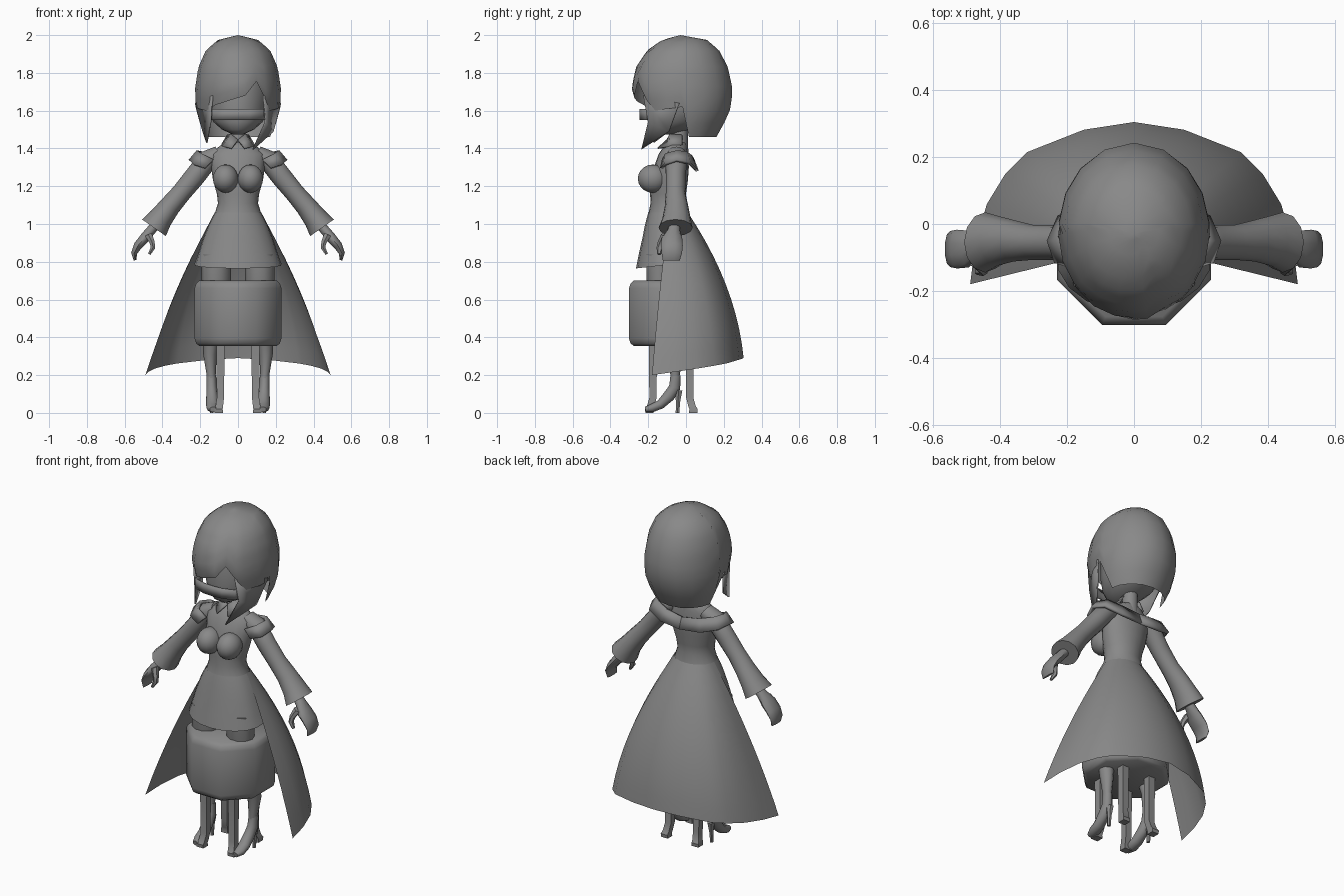
import bpy, bmesh, math
from mathutils import Vector

if "Cube" in bpy.data.objects:
    bpy.data.objects.remove(bpy.data.objects["Cube"])

grey = bpy.data.materials.new("plain grey")
grey.diffuse_color = (0.25, 0.25, 0.25, 1)
grey.use_nodes = True
grey.node_tree.nodes["Principled BSDF"].inputs["Base Color"].default_value = grey.diffuse_color


def build(name, verts, faces, angle=40, mirror=False, thick=0.0):
    """Mesh object with tidy normals, optional mirror and thickness."""
    me = bpy.data.meshes.new(name)
    me.from_pydata(verts, [], faces)
    bm = bmesh.new()
    bm.from_mesh(me)
    bmesh.ops.remove_doubles(bm, verts=bm.verts, dist=0.0005)
    bmesh.ops.recalc_face_normals(bm, faces=bm.faces)
    bm.to_mesh(me)
    bm.free()
    ob = bpy.data.objects.new(name, me)
    bpy.context.collection.objects.link(ob)
    me.materials.append(grey)
    bpy.ops.object.select_all(action='DESELECT')
    ob.select_set(True)
    bpy.context.view_layer.objects.active = ob
    bpy.ops.object.shade_smooth_by_angle(angle=math.radians(angle))
    if mirror:
        ob.modifiers.new("mirror", 'MIRROR').use_mirror_merge = False
    if thick:
        m = ob.modifiers.new("thickness", 'SOLIDIFY')
        m.thickness, m.offset = thick, 0
    return ob


def grid(rows, closed, caps=False):
    """Faces joining equal rows of points."""
    n = len(rows[0])
    faces = []
    for i in range(len(rows) - 1):
        for j in range(n if closed else n - 1):
            k = (j + 1) % n
            faces.append((i*n + j, i*n + k, (i+1)*n + k, (i+1)*n + j))
    if caps:
        faces += [tuple(range(n)), tuple(range((len(rows)-1)*n, len(rows)*n))]
    return [p for r in rows for p in r], faces


def ring_point(a, ring):
    """Point of an upright ring (z, half width, front y, back y); a = 0 is the front."""
    z, hx, yf, yb = ring
    c = (yf + yb) / 2
    return (hx * math.sin(a), c - (yb - yf) / 2 * math.cos(a), z)


def stack(name, rings, n=16, caps=True):
    rows = [[ring_point(2*math.pi*j/n, r) for j in range(n)] for r in rings]
    return build(name, *grid(rows, True, caps))


def tube(name, pts, lateral, n=10, mirror=True, angle=50):
    """Tube through (x, y, z, lateral radius, other radius)."""
    rows, lat = [], Vector(lateral)
    for i, p in enumerate(pts):
        d = Vector(pts[min(i+1, len(pts)-1)][:3]) - Vector(pts[max(i-1, 0)][:3])
        nor = d.cross(lat).normalized()
        rows.append([Vector(p[:3]) + lat * p[3] * math.cos(2*math.pi*j/n)
                     + nor * p[4] * math.sin(2*math.pi*j/n) for j in range(n)])
    return build(name, *grid(rows, True, True), angle=angle, mirror=mirror)


def lerp_table(t, table):
    for a, b in zip(table, table[1:]):
        if t <= b[0]:
            f = max(0, (t - a[0]) / (b[0] - a[0]))
            return [u + (v - u) * f for u, v in zip(a, b)]
    return list(table[-1])


# Hair shell: each column ends at its own height
hair_profile = [(1.45, .165, -.15, .155), (1.54, .205, -.21, .205), (1.62, .225, -.26, .24),
                (1.72, .227, -.288, .245), (1.83, .21, -.265, .222), (1.92, .17, -.205, .175),
                (1.975, .105, -.125, .11), (2.0, 0, -.03, -.03)]
hair_hem = [(-180, 1.46), (-95, 1.46), (-88, 1.62), (-50, 1.60), (-32, 1.63), (-15, 1.65),
            (10, 1.68), (26, 1.755), (40, 1.66), (50, 1.60), (88, 1.62), (95, 1.46), (180, 1.46)]
angles = [-180, -157, -135, -115, -95, -88, -70, -50, -32, -15, 0, 10, 26, 40, 50, 70, 88, 95,
          115, 135, 157, 180]
rows = []
for i in range(13):
    s = 1 - (1 - i / 12) ** 1.7
    row = []
    for a in angles:
        zb = lerp_table(a, hair_hem)[1]
        row.append(ring_point(math.radians(a), lerp_table(zb + (2.0 - zb) * s, hair_profile)))
    rows.append(row)
build("hair", *grid(rows, False))

# Pointed side locks: long on the right, short on the left
for name, sx, tip in (("long_lock", 1, (.08, -.235, 1.395)), ("short_lock", -1, (.165, -.17, 1.43))):
    pts = [(.135, -.225, 1.68), (.225, -.035, 1.64), (.145, -.20, 1.54), (.185, -.09, 1.49), tip]
    pts = [(sx * x, y, z) for x, y, z in pts]
    build(name, pts, [(0, 1, 3, 2), (2, 3, 4)], thick=.008)

# Head, neck, glasses
stack("head", [(1.475, .03, -.15, -.06), (1.50, .085, -.185, .02), (1.54, .13, -.2, .10),
               (1.60, .155, -.205, .16), (1.70, .165, -.2, .18), (1.80, .14, -.18, .15),
               (1.88, .06, -.1, .06)])
stack("neck", [(1.36, .055, -.1, .015), (1.42, .042, -.08, .01), (1.52, .042, -.075, .01)], 10)
outline = [(-.14, -.14), (-.13, -.215), (-.06, -.238), (0, -.242), (.06, -.238), (.13, -.215), (.14, -.14)]
build("glasses", *grid([[(x, y, z) for x, y in outline] for z in (1.55, 1.61)], False), thick=.008)

# Closed eyes as thin plates
build("eye", [(.03, -.208, 1.562), (.11, -.178, 1.562), (.11, -.178, 1.568), (.03, -.208, 1.568)],
      [(0, 1, 2, 3)], mirror=True, thick=.004)

# Shirt collar flaps
build("collar", [(0, -.10, 1.445), (.035, -.085, 1.475), (.08, -.09, 1.41), (.035, -.15, 1.40),
                 (.055, -.02, 1.47), (.085, -.02, 1.42)],
      [(0, 1, 2, 3), (1, 4, 5, 2)], mirror=True, thick=.008)

# Torso
stack("torso", [(1.435, .04, -.09, .0), (1.415, .095, -.115, .005), (1.37, .145, -.145, .012),
                (1.30, .142, -.17, .015), (1.23, .132, -.185, .01), (1.16, .112, -.19, .0),
                (1.11, .106, -.188, -.005), (1.05, .125, -.20, .01), (1.0, .15, -.213, .02)], 20)
bm = bmesh.new()
bmesh.ops.create_uvsphere(bm, u_segments=14, v_segments=10, radius=1)
bust = [(.066 + v.co.x * .068, -.175 + v.co.y * .08, 1.24 + v.co.z * .075) for v in bm.verts]
build("bust", bust, [[v.index for v in f.verts] for f in bm.faces], mirror=True)
bm.free()

# Front skirt panel with a dipped hem
rows = []
for z, hx, yf in ((1.06, .123, -.20), (1.0, .155, -.216), (.92, .187, -.232), (.84, .212, -.25), (.765, .232, -.265)):
    rows.append([ring_point(math.radians(a), (z + (.02 * (a / 90) ** 2 if z < .8 else 0), hx, yf, -.1 + (-.1 - yf)))
                 for a in range(-95, 96, 19)])
build("front_panel", *grid(rows, False))

# Open back skirt sweeping from the waist to a wide hem
half = [(.49, -.18, .20), (.475, -.06, .217), (.44, .06, .235), (.385, .15, .25), (.32, .215, .262),
        (.15, .282, .282)]
hem = half + [(0, .305, .29)] + [(-x, y, z) for x, y, z in reversed(half)]
rows = []
for i in range(11):
    t, row = i / 10, []
    for j, (x, y, z) in enumerate(hem):
        a = math.pi * j / 12
        back = math.sin(a)
        f = t + (.25 + .5 * back) * t * (1 - t)
        wx, wy = .124 * math.cos(a), -.09 + .1 * back
        row.append((wx + (x - wx) * f, wy + (y - wy) * f, 1.06 + (z - 1.06) * t))
    rows.append(row)
build("back_skirt", *grid(rows, False))

# Off-shoulder band around the upper arms and back
top = [(.13, -.12, 1.34), (.19, -.105, 1.37), (.213, -.05, 1.385), (.185, .0, 1.38), (.11, .025, 1.36), (0, .035, 1.345)]
low = [(.175, -.13, 1.295), (.235, -.11, 1.315), (.255, -.05, 1.335), (.225, .02, 1.32), (.13, .05, 1.29), (0, .06, 1.28)]
build("shoulder_band", *grid([top, low], False), mirror=True, thick=.016)

# Arms with flared sleeves, mitten hands and thumbs
Y, X = (0, 1, 0), (1, 0, 0)
tube("sleeve", [(.10, -.05, 1.375, .05, .04), (.16, -.05, 1.34, .058, .055), (.23, -.055, 1.25, .052, .055),
                (.30, -.055, 1.165, .052, .052), (.36, -.05, 1.095, .062, .056), (.41, -.05, 1.03, .075, .064),
                (.445, -.055, .98, .09, .077)], Y, 12)
tube("hand", [(.43, -.06, 1.0, .028, .025), (.462, -.065, .965, .034, .027), (.495, -.075, .925, .055, .028),
              (.53, -.075, .885, .058, .024), (.55, -.075, .845, .054, .017), (.545, -.078, .808, .045, .007)], Y, 10)
tube("thumb", [(.475, -.11, .945, .022, .022), (.455, -.13, .905, .02, .016), (.45, -.138, .875, .018, .014),
               (.47, -.142, .84, .01, .008)], Y, 6)

# Legs and heeled shoes
tube("leg", [(.115, -.14, .84, .08, .075), (.115, -.14, .70, .078, .072), (.12, -.11, .55, .065, .06),
             (.14, -.07, .40, .045, .045), (.148, -.055, .31, .036, .042), (.142, -.058, .2, .024, .026),
             (.14, -.062, .14, .024, .026)], X)
tube("shoe", [(.142, -.055, .20, .026, .028), (.14, -.06, .135, .028, .032), (.138, -.09, .09, .03, .033),
              (.135, -.135, .045, .034, .026), (.133, -.18, .025, .034, .023), (.132, -.215, .018, .018, .015)], X)
tube("heel", [(.14, -.04, .12, .022, .024), (.14, -.042, .06, .012, .013), (.14, -.045, 0, .009, .011)], X, 6)

# Octagonal stool with a padded seat
rows = [[(r * math.sin(math.pi / 8 + j * math.pi / 4), -.072 - r * math.cos(math.pi / 8 + j * math.pi / 4), z)
         for j in range(8)] for r, z in ((.222, .355), (.24, .368), (.249, .395), (.249, .66), (.24, .685), (.222, .70))]
build("stool_seat", *grid(rows, True, True), angle=50)
for name, y, s in (("front_stool_leg", -.175, -1), ("back_stool_leg", .02, 1)):
    rows = []
    for z, w, out in ((.37, .022, 0), (.08, .019, 0), (.035, .02, .012), (.02, .022, .02), (0, .022, .018)):
        rows.append([(.093 + a * w + out * .5, y + b * w + s * out, z)
                     for a, b in ((-1, -1), (1, -1), (1, 1), (-1, 1))])
    build(name, *grid(rows, True, True), angle=30, mirror=True)
